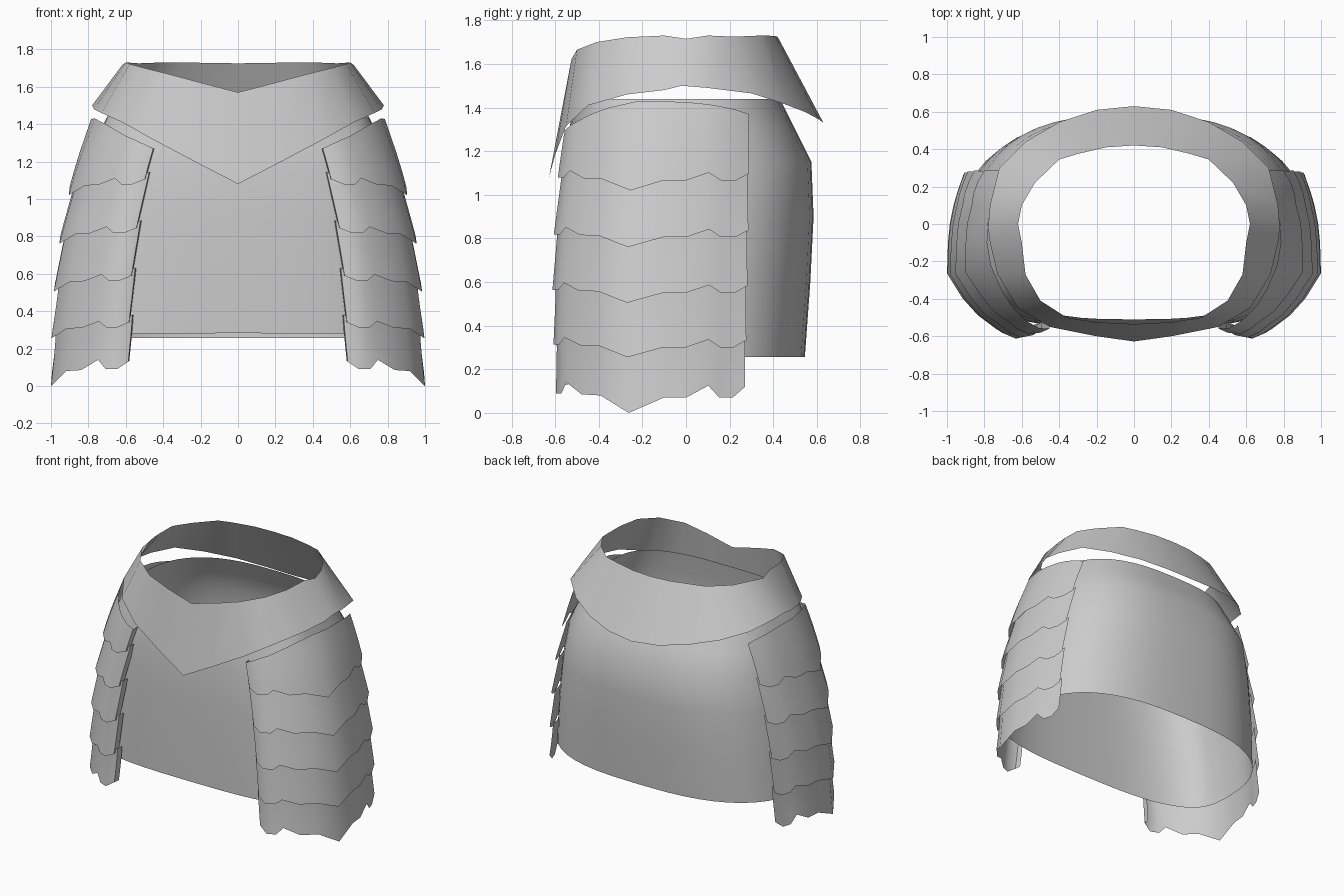
import bpy, bmesh, math

if "Cube" in bpy.data.objects:
    bpy.data.objects.remove(bpy.data.objects["Cube"])


def lerp(a, b, t):
    return tuple(p + (q - p) * t for p, q in zip(a, b))


def sheet(name, patches, merge=True, angle=35):
    """Open surface from grids of rows, mirrored across x."""
    bm = bmesh.new()
    for rows in patches:
        grid = [[bm.verts.new(p) for p in row] for row in rows]
        for r0, r1 in zip(grid, grid[1:]):
            for i in range(len(r0) - 1):
                bm.faces.new((r1[i], r1[i + 1], r0[i + 1], r0[i]))
    me = bpy.data.meshes.new(name)
    bm.to_mesh(me)
    bm.free()
    ob = bpy.data.objects.new(name, me)
    bpy.context.collection.objects.link(ob)
    m = ob.modifiers.new("mirror", 'MIRROR')
    m.use_mirror_merge = merge
    bpy.ops.object.select_all(action='DESELECT')
    ob.select_set(True)
    bpy.context.view_layer.objects.active = ob
    bpy.ops.object.shade_smooth_by_angle(angle=math.radians(angle))
    return ob


# Waist belt: pointed at the front, flaring outward; half outlines front to back
belt_top = [(0, -.535, 1.57), (.2, -.525, 1.622), (.36, -.5, 1.665), (.5, -.41, 1.70),
            (.58, -.27, 1.722), (.6, -.1, 1.73), (.62, 0, 1.715), (.6, .1, 1.73),
            (.53, .22, 1.725), (.4, .345, 1.73), (.3, .375, 1.73), (.15, .41, 1.727),
            (0, .42, 1.725)]
belt_low = [(0, -.628, 1.08), (.2, -.6, 1.183), (.45, -.55, 1.315), (.62, -.45, 1.41),
            (.73, -.27, 1.46), (.77, -.1, 1.48), (.78, -.02, 1.50), (.77, .1, 1.49),
            (.72, .3, 1.465), (.58, .44, 1.42), (.4, .545, 1.38), (.2, .61, 1.345),
            (0, .63, 1.33)]
sheet("waist_belt", [[belt_top, belt_low]])


# Skirt: flat front, rounded back; each ring is z, half width, front y, back y
def ring(z, a, yf, yb, n=24):
    cy, out = -.13, []
    for i in range(n + 1):
        t = math.pi * i / n
        s, c = max(0, math.sin(t)), math.cos(t)
        e = 3 if c > 0 else 2.7
        b = cy - yf if c > 0 else yb - cy
        zz = z + (.025 * max(0, c) if z < .3 else 0)
        out.append((a * s ** (2 / e), cy - math.copysign(b * abs(c) ** (2 / e), c), zz))
    out[0] = (0, *out[0][1:])
    out[-1] = (0, *out[-1][1:])
    return out


rings = [(1.44, .70, -.51, .43), (1.3, .765, -.535, .50), (1.15, .82, -.555, .575),
         (.9, .87, -.56, .585), (.6, .91, -.56, .57), (.257, .94, -.555, .545)]
sheet("skirt", [[ring(*r) for r in rings]])

# Side guards: overlapping scalloped plates, section listed front to back
guard_top = [(.41, -.545), (.47, -.54), (.53, -.515), (.57, -.49), (.64, -.43), (.70, -.35),
             (.765, -.22), (.785, -.1), (.78, 0), (.765, .1), (.75, .16), (.72, .23), (.68, .29)]
guard_low = [(.58, -.57), (.64, -.585), (.7, -.56), (.74, -.535), (.83, -.47), (.91, -.385),
             (.99, -.26), (.985, -.1), (.975, 0), (.955, .1), (.94, .15), (.92, .21), (.9, .265)]
top_z = [1.27, 1.295, 1.32, 1.335, 1.37, 1.40, 1.43, 1.428, 1.425, 1.415, 1.405, 1.39, 1.37]
scallop = [.13, .09, .09, .14, .085, .08, 0, .07, .07, .125, .07, .07, .12]


def guard_point(i, z, grow):
    u = min(1, max(0, (1.42 - z) / 1.42))
    x, y = lerp(guard_top[i], guard_low[i], 1 - (1 - u) ** 2.6)
    k = 1 + .045 * math.sin(math.pi * u)
    r = math.hypot(x, y)
    return (x + grow * x / r, y * k + grow * y / r, z)


plates = []
upper = top_z
for n, base in enumerate((1.02, .76, .505, .255, 0)):
    amount = 1 if base == 0 else .65
    rim = [base + amount * s for s in scallop]
    rows = []
    for k in range(5):
        t = k / 4
        grow = -.014 + .024 * t ** 1.5 if n else .01 * t
        row = [guard_point(i, upper[i] + (rim[i] - upper[i]) * t, grow) for i in range(13)]
        x, y, z = row[0]
        row.insert(0, (x - .005, y + .045, z))  # folded front edge
        rows.append(row)
    plates.append(rows)
    upper = [z + .04 for z in rim]
sheet("side_guard_plates", plates, merge=False, angle=40)
